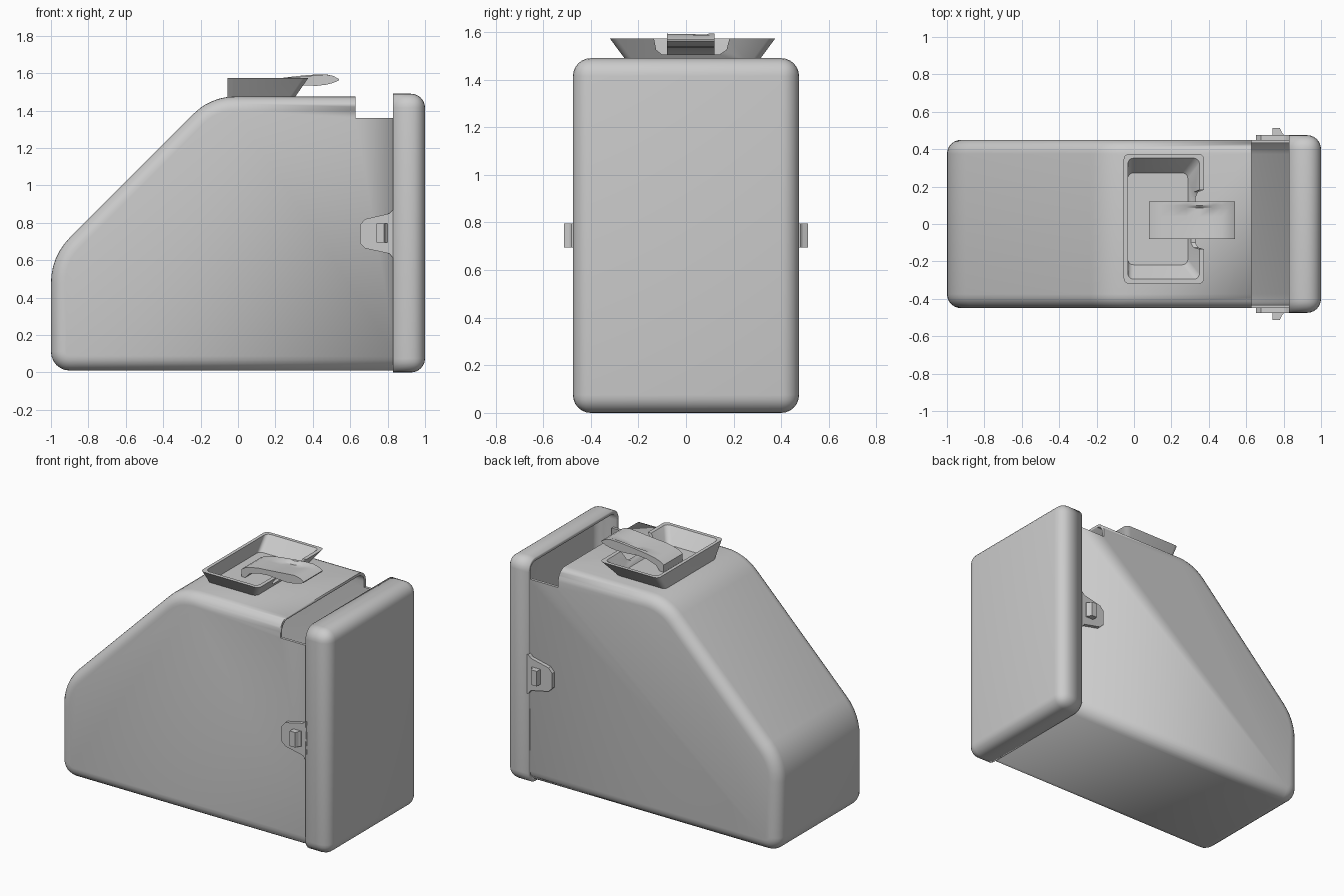
import bpy, bmesh, math
from mathutils import Vector

if "Cube" in bpy.data.objects:
    bpy.data.objects.remove(bpy.data.objects["Cube"])


def finish(name, bm, angle=35):
    bmesh.ops.recalc_face_normals(bm, faces=bm.faces)
    me = bpy.data.meshes.new(name)
    bm.to_mesh(me)
    bm.free()
    ob = bpy.data.objects.new(name, me)
    bpy.context.collection.objects.link(ob)
    select(ob)
    bpy.ops.object.shade_smooth_by_angle(angle=math.radians(angle))
    return ob


def select(ob):
    bpy.ops.object.select_all(action='DESELECT')
    ob.select_set(True)
    bpy.context.view_layer.objects.active = ob


def modify(ob, kind, **props):
    mod = ob.modifiers.new(kind.lower(), kind)
    for key, value in props.items():
        setattr(mod, key, value)
    select(ob)
    bpy.ops.object.modifier_apply(modifier=mod.name)


def cut(ob, cutter):
    modify(ob, 'BOOLEAN', operation='DIFFERENCE', object=cutter, solver='EXACT')
    bpy.data.objects.remove(cutter)


def fillet(corners, steps=6):
    """Round the corners (x, y, radius) of a closed outline."""
    out = []
    for i, (x, y, r) in enumerate(corners):
        p = Vector((x, y))
        if r == 0:
            out.append(p)
            continue
        a = (Vector(corners[i - 1][:2]) - p).normalized()
        b = (Vector(corners[(i + 1) % len(corners)][:2]) - p).normalized()
        half = a.angle(b) / 2
        c = p + (a + b).normalized() * (r / math.sin(half))
        s = p + a * (r / math.tan(half)) - c
        e = p + b * (r / math.tan(half)) - c
        total = s.angle(e)
        for k in range(steps + 1):
            t = k / steps
            out.append(c + (s * math.sin((1 - t) * total) + e * math.sin(t * total)) / math.sin(total))
    return out


def prism(points, lo, hi, axis):
    """Extrude a 2D outline along 'x', 'y' or 'z'."""
    place = {'x': lambda u, v, d: (d, u, v), 'y': lambda u, v, d: (u, d, v),
             'z': lambda u, v, d: (u, v, d)}[axis]
    bm = bmesh.new()
    rings = [[bm.verts.new(place(p[0], p[1], d)) for p in points] for d in (lo, hi)]
    bridge(bm, rings)
    bm.faces.new(rings[0])
    bm.faces.new(rings[1])
    return bm


def bridge(bm, rings):
    n = len(rings[0])
    for r0, r1 in zip(rings, rings[1:]):
        for i in range(n):
            j = (i + 1) % n
            bm.faces.new((r0[i], r0[j], r1[j], r1[i]))


def round_and_open(bm, x_open, radius, keep):
    """Bevel chosen edges, then remove the flat face at x_open."""
    bmesh.ops.recalc_face_normals(bm, faces=bm.faces)
    edges = [e for e in bm.edges if keep(e) and not all(abs(v.co.x - x_open) < 1e-4 for v in e.verts)]
    bmesh.ops.bevel(bm, geom=edges, offset=radius, segments=6, profile=0.5, affect='EDGES')
    ends = [f for f in bm.faces if all(abs(v.co.x - x_open) < 1e-4 for v in f.verts)]
    bmesh.ops.delete(bm, geom=ends, context='FACES')


# Hollow wedge-shaped body, with the top slot cut out
outline = fillet([(-1, 0.01, 0.1), (-1, 0.62, 0.34), (-0.145, 1.475, 0.31), (0.85, 1.475, 0), (0.85, 0.01, 0)])
bm = prism(outline, -0.45, 0.45, 'y')
round_and_open(bm, 0.85, 0.075, lambda e: abs(e.verts[0].co.y - e.verts[1].co.y) < 1e-4)
body = finish("body", bm)
modify(body, 'SOLIDIFY', thickness=0.018, offset=-1)
cut(body, finish("slot_cutter", prism([(0.627, 1.36), (1, 1.36), (1, 1.7), (0.627, 1.7)], -0.6, 0.6, 'y')))

# Hollow end cap
bm = prism([(-0.475, 0), (0.475, 0), (0.475, 1.49), (-0.475, 1.49)], 0.83, 1, 'x')
round_and_open(bm, 0.83, 0.075, lambda e: True)
cap = finish("end_cap", bm)
modify(cap, 'SOLIDIFY', thickness=0.025, offset=-1)

# Clip tab and catch on both sides
tab = [(0.84, 0.605), (0.83, 0.61), (0.81, 0.635), (0.68, 0.663), (0.653, 0.69), (0.653, 0.79),
       (0.68, 0.82), (0.81, 0.85), (0.83, 0.87), (0.84, 0.87)]
catch = [(0.74, 0.44), (0.74, 0.513), (0.78, 0.513), (0.79, 0.49), (0.8, 0.48), (0.8, 0.44)]
for side, s in (("front", -1), ("back", 1)):
    finish("clip_tab_" + side, prism(tab, s * 0.445, s * 0.475, 'y'), 20)
    finish("clip_catch_" + side, prism([(x, s * y) for x, y in catch], 0.695, 0.795, 'z'), 20)

# Flared tray on top: (x0, x1, y0, y1, z) rings from outside to inside
bm = bmesh.new()
rings = []
for x0, x1, y0, y1, z in [(-0.055, 0.30, -0.24, 0.295, 1.465), (-0.055, 0.375, -0.32, 0.375, 1.573),
                          (-0.033, 0.35, -0.295, 0.352, 1.573), (-0.033, 0.288, -0.218, 0.273, 1.482)]:
    pts = fillet([(x0, y0, 0.03), (x1, y0, 0.03), (x1, y1, 0.03), (x0, y1, 0.03)], 5)
    rings.append([bm.verts.new((p.x, p.y, z)) for p in pts])
bridge(bm, rings)
bm.faces.new(rings[0])
bm.faces.new(rings[-1])
tray = finish("tray", bm)
gap = [(-0.10, 1.505), (0.14, 1.505), (0.17, 1.525), (0.19, 1.6), (-0.14, 1.6), (-0.125, 1.525)]
cut(tray, finish("gap_cutter", prism(gap, 0.2, 0.5, 'x')))

# Arched lever with a shallow finger scoop: (x, top, bottom, scoop depth)
stations = [(0.08, 1.53, 1.482, 0), (0.11, 1.548, 1.482, 0), (0.14, 1.558, 1.515, 0), (0.2, 1.57, 1.535, 0),
            (0.28, 1.58, 1.542, 0.012), (0.35, 1.588, 1.535, 0.02), (0.42, 1.593, 1.532, 0.014),
            (0.47, 1.594, 1.538, 0.004), (0.51, 1.585, 1.548, 0), (0.54, 1.568, 1.562, 0)]
bm = bmesh.new()
rings = []
for y, weight in ((-0.08, 0.3), (-0.02, 0.6), (0.04, 0.85), (0.085, 1), (0.1, 0), (0.12, 0)):
    loop = [(x, t - d * weight) for x, t, b, d in stations] + [(x, b) for x, t, b, d in reversed(stations)]
    rings.append([bm.verts.new((x, y, z)) for x, z in loop])
bridge(bm, rings)
bm.faces.new(rings[0])
bm.faces.new(rings[-1])
finish("lever", bm)
